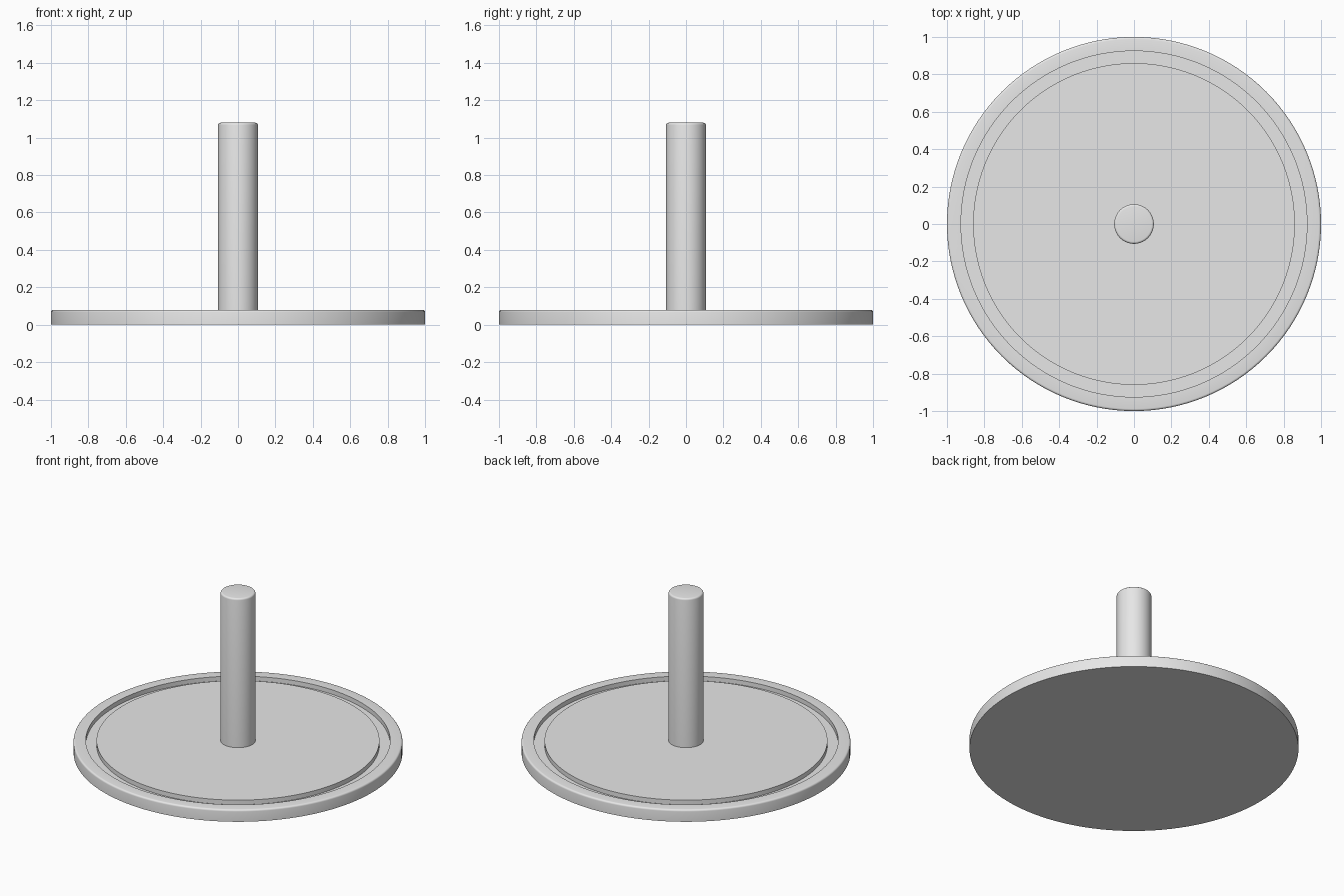
import bpy
import math

cube = bpy.data.objects.get("Cube")
if cube:
    bpy.data.objects.remove(cube, do_unlink=True)

# Single plain grey
grey = bpy.data.materials.new("plain_grey")
grey.use_nodes = True
colour = (0.8, 0.8, 0.8, 1)
grey.diffuse_color = colour
grey.node_tree.nodes["Principled BSDF"].inputs["Base Color"].default_value = colour


def rounded_corner(radius, z, size, steps=4):
    """Outer top corner points, from the side up onto the top face."""
    angles = [math.pi / 2 * i / steps for i in range(steps + 1)]
    return [(radius - size + size * math.cos(a), z - size + size * math.sin(a))
            for a in angles]


def lathe(name, profile, segments):
    """Spin a (radius, z) profile about z and cap both ends."""
    verts, faces = [], []
    for r, z in profile:
        for s in range(segments):
            a = 2 * math.pi * s / segments
            verts.append((r * math.cos(a), r * math.sin(a), z))
    for ring in range(len(profile) - 1):
        low, high = ring * segments, (ring + 1) * segments
        for s in range(segments):
            n = (s + 1) % segments
            faces.append((low + s, low + n, high + n, high + s))
    faces.append(tuple(reversed(range(segments))))
    faces.append(tuple(range(len(verts) - segments, len(verts))))
    mesh = bpy.data.meshes.new(name)
    mesh.from_pydata(verts, [], faces)
    mesh.materials.append(grey)
    obj = bpy.data.objects.new(name, mesh)
    bpy.context.collection.objects.link(obj)
    bpy.ops.object.select_all(action="DESELECT")
    obj.select_set(True)
    bpy.context.view_layer.objects.active = obj
    bpy.ops.object.shade_smooth_by_angle(angle=math.radians(35))
    return obj


TOP = 0.08
GROOVE = 0.05

# Round base with a raised rim and a ring groove
base_profile = [(1.0, 0)] + rounded_corner(1.0, TOP, 0.012)
base_profile += [(0.925, TOP), (0.925, GROOVE), (0.86, GROOVE), (0.86, TOP)]
lathe("base_plate", base_profile, 128)

# Upright post with a softened top edge
post_profile = [(0.106, TOP - 0.01)] + rounded_corner(0.106, 1.08, 0.012)
lathe("center_post", post_profile, 64)
